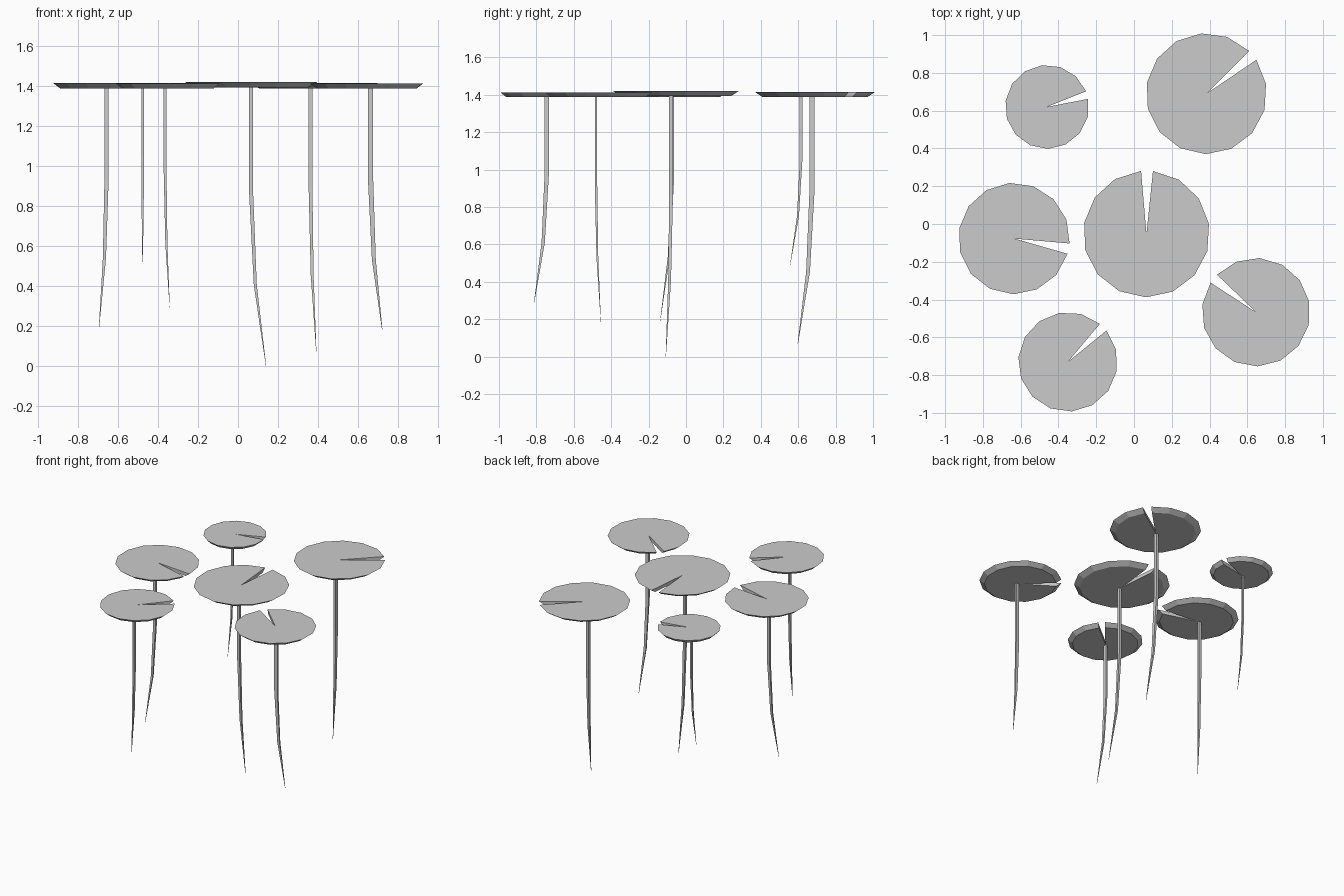
import bpy, bmesh
from math import cos, sin, radians

if "Cube" in bpy.data.objects:
    bpy.data.objects.remove(bpy.data.objects["Cube"])

RIM = 15  # rim corners per leaf

def finish(bm, name):
    bmesh.ops.recalc_face_normals(bm, faces=bm.faces)
    me = bpy.data.meshes.new(name)
    bm.to_mesh(me)
    bm.free()
    ob = bpy.data.objects.new(name, me)
    bpy.context.collection.objects.link(ob)
    return ob

# Notched round leaf: wide top, narrower underside
def lily_pad(name, x, y, r, notch, ztop):
    bm = bmesh.new()
    half = 5.4
    step = (360 - 2 * half) / (RIM - 1)
    layers = []
    for z, s in ((ztop, 1.0), (ztop - 0.026, 0.88)):
        hub = bm.verts.new((x, y, z))
        rim = []
        for i in range(RIM):
            a = radians(notch + half + i * step)
            rim.append(bm.verts.new((x + r * s * cos(a), y + r * s * sin(a), z)))
        for i in range(RIM - 1):
            bm.faces.new((hub, rim[i], rim[i + 1]))
        layers.append([hub] + rim)
    top, bot = layers
    n = len(top)
    for i in range(n):
        j = (i + 1) % n
        bm.faces.new((top[i], top[j], bot[j], bot[i]))
    finish(bm, name)

# Four-sided stem, straight at the top, bending and tapering to a point
def stem(name, x, y, ztop, tip, wx, wy):
    bm = bmesh.new()
    rings = []
    for drop, bend, w in ((0, 0, 1), (0.38, 0, 1), (0.71, 0.28, 0.75), (1, 1, 0.08)):
        cx = x + (tip[0] - x) * bend
        cy = y + (tip[1] - y) * bend
        cz = ztop + (tip[2] - ztop) * drop
        rings.append([bm.verts.new((cx + sx * wx * w / 2, cy + sy * wy * w / 2, cz))
                      for sx, sy in ((-1, -1), (1, -1), (1, 1), (-1, 1))])
    for a, b in zip(rings, rings[1:]):
        for i in range(4):
            j = (i + 1) % 4
            bm.faces.new((a[i], a[j], b[j], b[i]))
    bm.faces.new(rings[0])
    bm.faces.new(rings[-1])
    finish(bm, name)

# name, hub x, y, radius, notch angle, top z, stem tip, stem widths
PLANTS = [
    ("centre", 0.066, -0.053, 0.335, 89.5, 1.419, (0.14, -0.108, 0.0), 0.02, 0.02),
    ("back_right", 0.383, 0.69, 0.320, 39.5, 1.414, (0.392, 0.598, 0.07), 0.019, 0.027),
    ("back_left", -0.46, 0.62, 0.222, 16.5, 1.414, (-0.478, 0.557, 0.49), 0.013, 0.014),
    ("left", -0.635, -0.077, 0.295, -10.5, 1.414, (-0.696, -0.138, 0.19), 0.021, 0.016),
    ("right", 0.646, -0.467, 0.287, 141.5, 1.413, (0.722, -0.455, 0.18), 0.026, 0.013),
    ("front_left", -0.35, -0.73, 0.263, 44.5, 1.413, (-0.342, -0.812, 0.29), 0.014, 0.023),
]
for name, x, y, r, notch, z, tip, wx, wy in PLANTS:
    lily_pad(name + "_leaf", x, y, r, notch, z)
    a = radians(notch)
    stem(name + "_stem", x - 0.08 * r * cos(a), y - 0.08 * r * sin(a), z - 0.024, tip, wx, wy)
